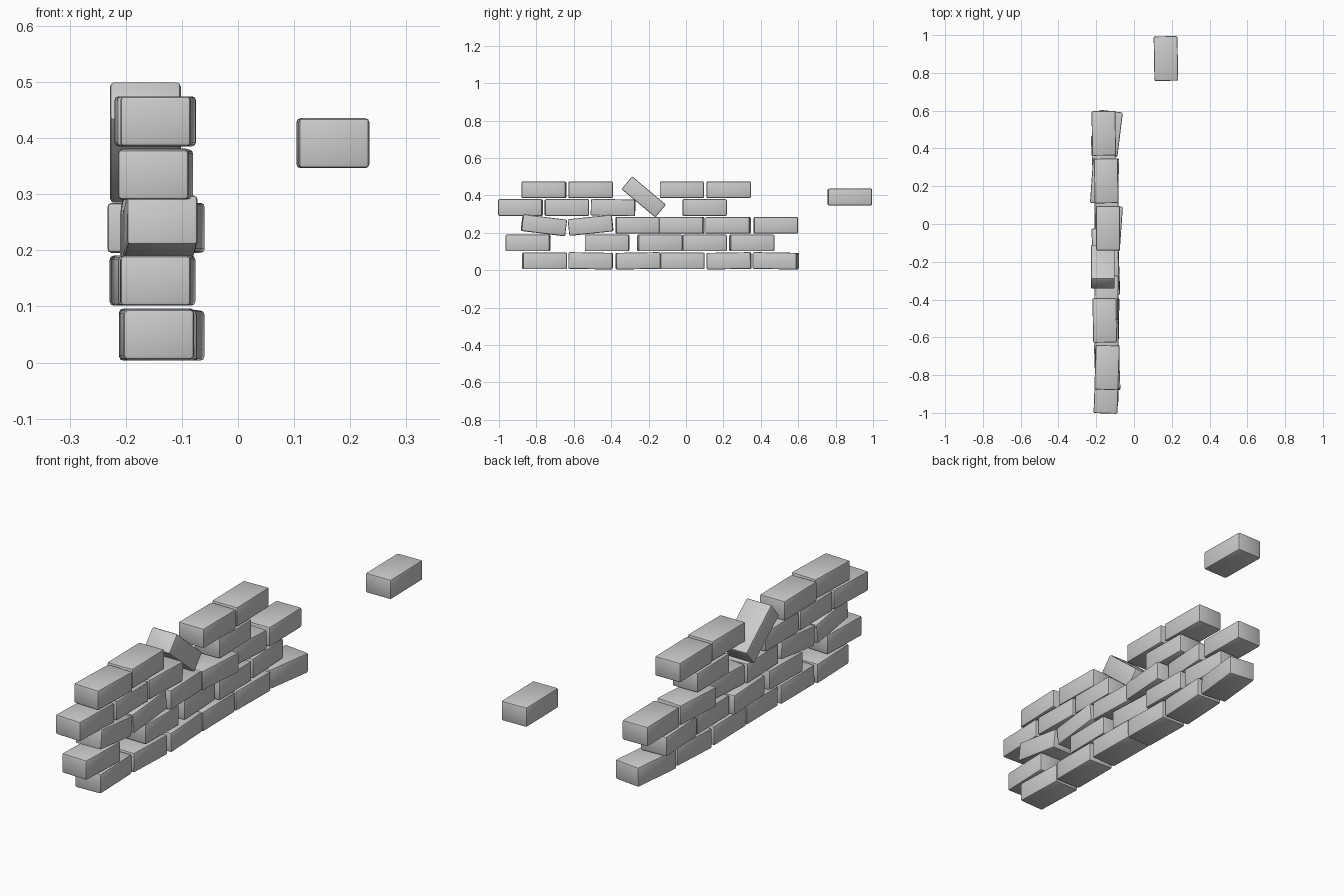
import bpy, bmesh
from math import radians

if "Cube" in bpy.data.objects:
    bpy.data.objects.remove(bpy.data.objects["Cube"])

# One shared bevelled brick mesh
SIZE = (0.126, 0.236, 0.089)
mesh = bpy.data.meshes.new("brick")
bm = bmesh.new()
bmesh.ops.create_cube(bm, size=1)
bmesh.ops.scale(bm, vec=SIZE, verts=bm.verts)
bmesh.ops.bevel(bm, geom=bm.edges[:], offset=0.007, segments=2,
                profile=0.5, affect='EDGES')
bm.to_mesh(mesh)
bm.free()


def brick(name, x, y, z, pitch=0, yaw=0):
    ob = bpy.data.objects.new(name, mesh)
    ob.location = (x, y, z)
    ob.rotation_euler = (radians(pitch), 0, radians(yaw))
    bpy.context.collection.objects.link(ob)
    ob.select_set(True)
    bpy.context.view_layer.objects.active = ob


# Wall courses from the bottom up: (y, x, pitch, yaw)
courses = [
    (0.05, [(-0.756, -0.145, 0, 2), (-0.51, -0.142, -1, -1),
            (-0.257, -0.14, 1, 2), (-0.02, -0.145, 0, 1),
            (0.23, -0.145, 1, -2), (0.48, -0.136, -1, -7)]),
    (0.146, [(-0.845, -0.143, 0, -2), (-0.422, -0.145, 0, -1),
             (-0.14, -0.157, 0, 3), (0.10, -0.145, 0, 1),
             (0.352, -0.16, 0, 3)]),
    (0.24, [(-0.76, -0.139, -7, 2), (-0.51, -0.145, 6, -1),
            (-0.257, -0.142, 0, 2), (-0.022, -0.13, 0, -4),
            (0.225, -0.162, 0, -4), (0.48, -0.16, 0, 1)]),
    (0.335, [(-0.885, -0.147, 0, -2), (-0.637, -0.145, 0, 1),
             (-0.39, -0.147, -1, -1), (0.10, -0.145, 0, 1)]),
    (0.43, [(-0.76, -0.143, 0, -2), (-0.51, -0.155, 0, 1),
            (-0.022, -0.138, 0, 0), (0.228, -0.147, 0, 1)]),
]
for r, (z, row) in enumerate(courses, 1):
    for i, (y, x, pitch, yaw) in enumerate(row, 1):
        brick(f"course_{r}_brick_{i}", x, y, z, pitch, yaw)

# Tipped brick falling into the gap, and the loose brick beside the wall
brick("tipped_brick", -0.165, -0.226, 0.392, -40, 0)
brick("loose_brick", 0.169, 0.876, 0.391, 0, 1)

bpy.ops.object.shade_smooth_by_angle(angle=radians(30))
